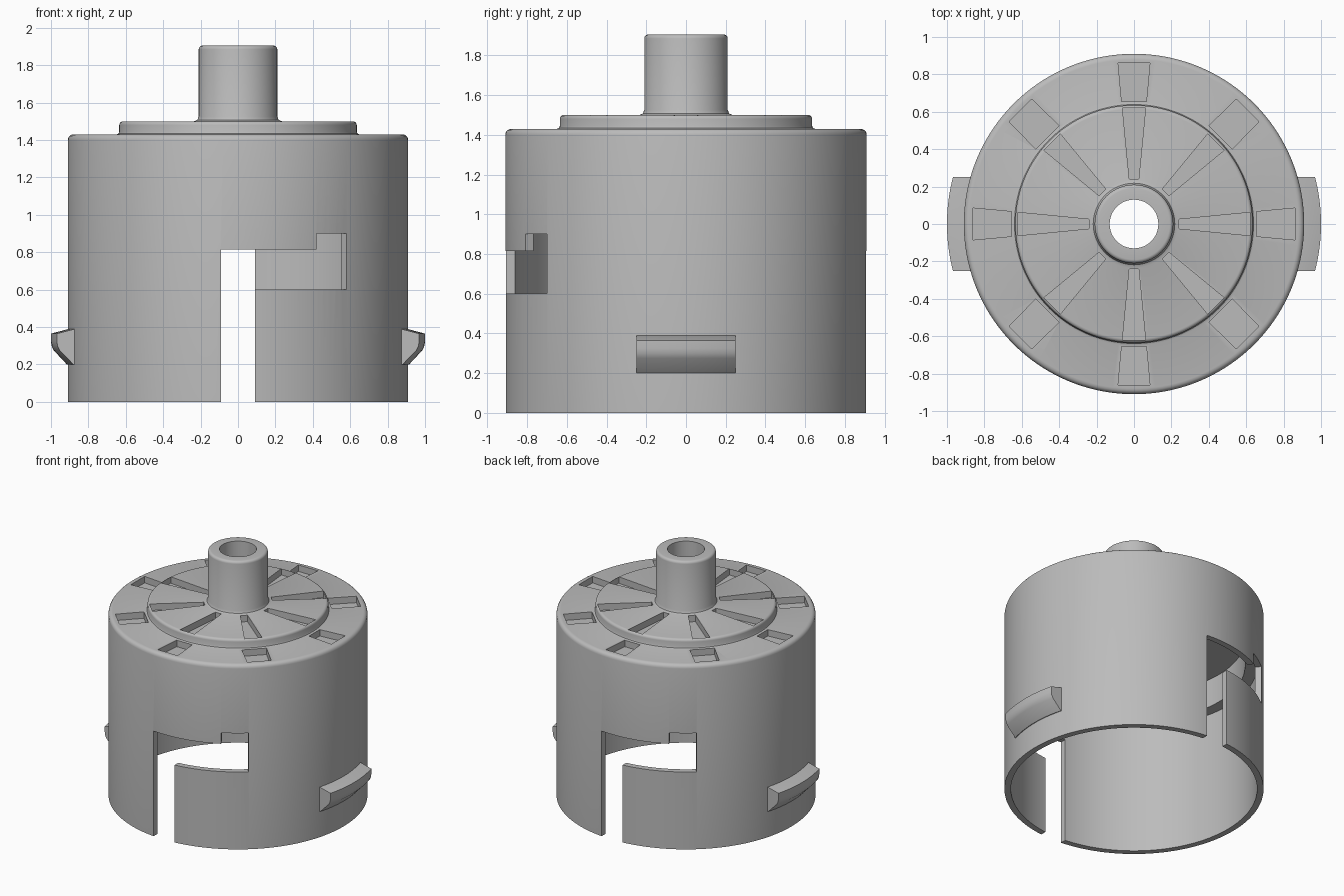
import bpy, bmesh, math
from math import sin, cos, pi, radians, sqrt

cube = bpy.data.objects.get("Cube")
if cube:
    bpy.data.objects.remove(cube)

SEGMENTS = 144
OUTER, INNER = 0.91, 0.865

grey = bpy.data.materials.new("plain_grey")
grey.use_nodes = True
grey.diffuse_color = (0.5, 0.5, 0.5, 1)
bsdf = next(n for n in grey.node_tree.nodes if n.type == 'BSDF_PRINCIPLED')
bsdf.inputs["Base Color"].default_value = (0.5, 0.5, 0.5, 1)


def make_object(name, bm, helper=False):
    bmesh.ops.recalc_face_normals(bm, faces=bm.faces[:])
    mesh = bpy.data.meshes.new(name)
    bm.to_mesh(mesh)
    bm.free()
    mesh.materials.append(grey)
    obj = bpy.data.objects.new(name, mesh)
    bpy.context.collection.objects.link(obj)
    obj.hide_render = helper
    return obj


def loft(bm, rings, closed=False):
    """Skin a list of equal closed rings, capping the ends unless closed."""
    rows = [[bm.verts.new(p) for p in ring] for ring in rings]
    pairs = list(zip(rows, rows[1:]))
    if closed:
        pairs.append((rows[-1], rows[0]))
    else:
        bm.faces.new(rows[0])
        bm.faces.new(rows[-1])
    n = len(rows[0])
    for a, b in pairs:
        for i in range(n):
            j = (i + 1) % n
            bm.faces.new((a[i], a[j], b[j], b[i]))


def sector(bm, a0, a1, r0, r1, z0, z1, steps=8):
    """Curved block between two angles, measured from the front towards +x."""
    rings = []
    for k in range(steps + 1):
        a = radians(a0 + (a1 - a0) * k / steps)
        rings.append([(r * sin(a), -r * cos(a), z)
                      for r, z in ((r0, z0), (r1, z0), (r1, z1), (r0, z1))])
    loft(bm, rings)


def prism(bm, angle, r0, r1, w0, w1, z0, z1):
    """Straight-ended radial block with half widths w0 and w1."""
    c, s = cos(angle), sin(angle)
    plan = [(r0, -w0), (r1, -w1), (r1, w1), (r0, w0)]
    loft(bm, [[(u * c - v * s, u * s + v * c, z) for u, v in plan]
              for z in (z0, z1)])


def rounded(r, z, size, start):
    """Quarter-circle run of profile points around centre r, z."""
    return [(r + size * cos(radians(start - 22.5 * k)),
             z + size * sin(radians(start - 22.5 * k))) for k in range(5)]


# Housing: one turned profile, from the bore up, out and down, then inside
profile = [(0.13, 1.22), (0.13, 1.905)]
profile += rounded(0.19, 1.885, 0.02, 90)
profile += [(0.21, 1.525), (0.218, 1.507), (0.235, 1.5)]
profile += rounded(0.615, 1.48, 0.02, 90)
profile += [(0.635, 1.445), (0.639, 1.434), (0.65, 1.43)]
profile += rounded(OUTER - 0.03, 1.40, 0.03, 90)
profile += [(OUTER, 0), (INNER, 0), (INNER, 1.0), (0.78, 1.0), (0.78, 1.22)]
bm = bmesh.new()
loft(bm, [[(r * sin(a), -r * cos(a), z) for r, z in profile]
          for a in (2 * pi * k / SEGMENTS for k in range(SEGMENTS))], closed=True)
housing = make_object("housing", bm)

# Cutters for the bayonet slots: entry, sideways run and locking notch
cutters = []
bm = bmesh.new()
prism(bm, pi / 2, -1.2, 1.2, 0.09, 0.09, -0.1, 0.815)
cutters.append(make_object("entry_cutter", bm, True))
for name, start, top in (("run_cutter", 2, 0.815), ("notch_cutter", 27.5, 0.9)):
    bm = bmesh.new()
    for side in (0, 180):
        sector(bm, start + side, 39.6 + side, 0.7, 1.1, 0.6, top)
    cutters.append(make_object(name, bm, True))

# Cutter for the radial pockets on the disc and the shoulder
bm = bmesh.new()
for k in range(8):
    angle = k * pi / 4
    prism(bm, angle, 0.24, 0.62, 0.025, 0.062, 1.45, 1.6)
    inner_width = 0.088 if k % 2 else 0.066
    prism(bm, angle, 0.655, 0.86, inner_width, 0.085, 1.38, 1.6)
cutters.append(make_object("pocket_cutter", bm, True))

for cutter in cutters:
    mod = housing.modifiers.new(cutter.name, 'BOOLEAN')
    mod.operation = 'DIFFERENCE'
    mod.solver = 'EXACT'
    mod.object = cutter
bpy.context.view_layer.update()
cut_mesh = bpy.data.meshes.new_from_object(
    housing.evaluated_get(bpy.context.evaluated_depsgraph_get()))
housing.modifiers.clear()
housing.data = cut_mesh
for cutter in cutters:
    bpy.data.objects.remove(cutter)

# Side lugs: wedge section following the wall, with flat parallel ends
parts = [housing]
section = [(0.89, 0.2), (0.915, 0.2), (0.985, 0.275), (0.997, 0.3),
           (1.0, 0.325), (1.0, 0.365), (0.905, 0.39), (0.89, 0.39)]
for name, side in (("left_lug", 1), ("right_lug", -1)):
    bm = bmesh.new()
    ys = [-0.25 + 0.5 * k / 16 for k in range(17)]
    loft(bm, [[(side * sqrt(r * r - y * y), y, z) for r, z in section] for y in ys])
    parts.append(make_object(name, bm))

# Smooth shading with crisp edges
bpy.ops.object.select_all(action='DESELECT')
for part in parts:
    part.select_set(True)
bpy.context.view_layer.objects.active = housing
bpy.ops.object.shade_smooth_by_angle(angle=radians(30))
